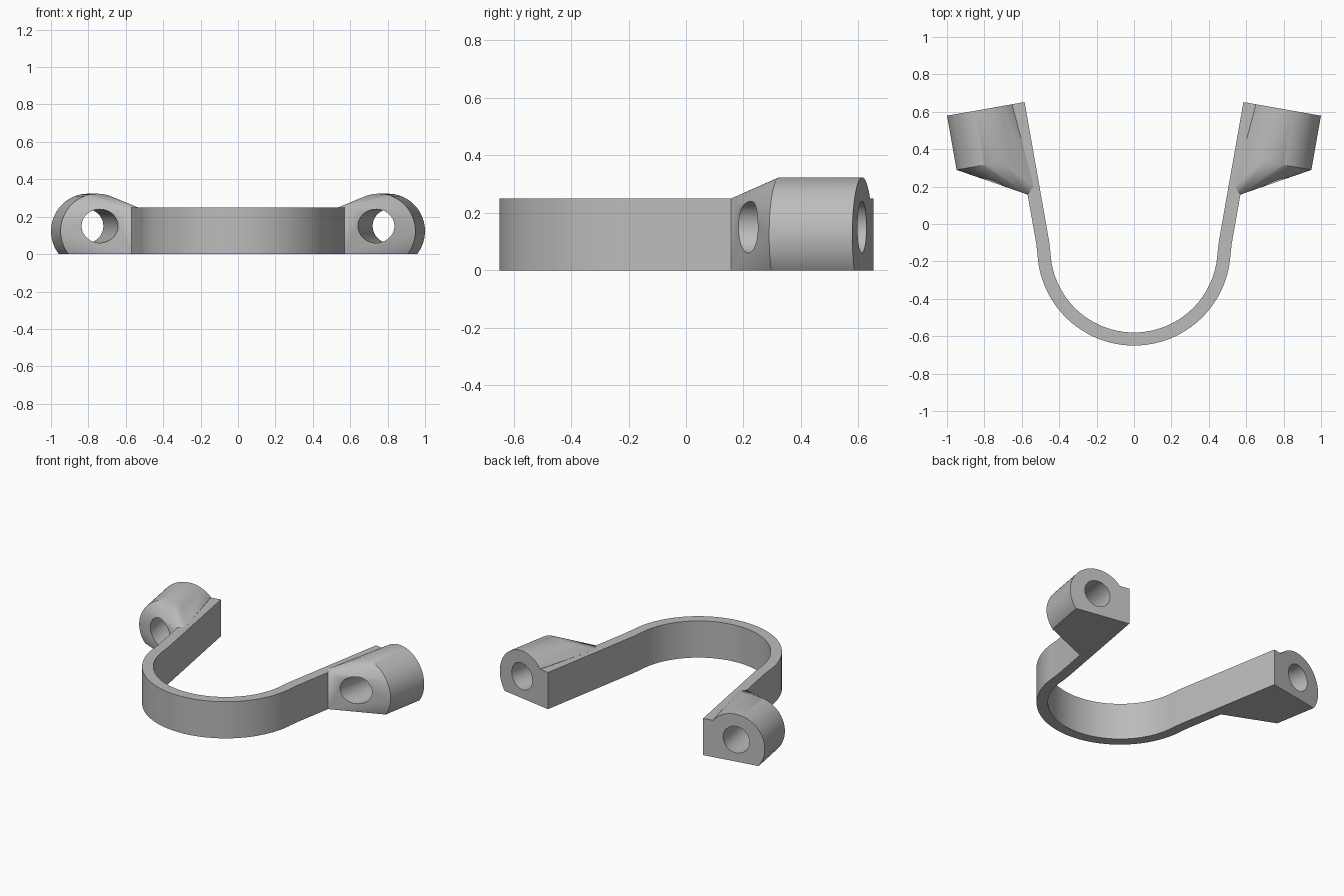
import bpy, bmesh
from math import sin, cos, radians, atan2, sqrt
from mathutils import Vector, Matrix

cube = bpy.data.objects.get("Cube")
if cube:
    bpy.data.objects.remove(cube, do_unlink=True)

grey = bpy.data.materials.new("matte_grey")
grey.use_nodes = True
grey.diffuse_color = (0.5, 0.5, 0.5, 1)
grey.node_tree.nodes["Principled BSDF"].inputs["Base Color"].default_value = (0.5, 0.5, 0.5, 1)

HEIGHT, THICK = 0.25, 0.07
CENTRE_Y, RADIUS = -0.133, 0.517
CORNER = Vector((0.585, 0.652, 0))          # inner end of the left arm
ALONG = Vector((sin(radians(10)), cos(radians(10)), 0))
OUT = Vector((ALONG.y, -ALONG.x, 0))


def local(u, s, z):
    """u: outwards from the arm, s: along the arm (0 at its end)."""
    return CORNER + OUT * u + ALONG * s + Vector((0, 0, z))


def make_object(name, bm):
    bmesh.ops.recalc_face_normals(bm, faces=bm.faces)
    mesh = bpy.data.meshes.new(name)
    bm.to_mesh(mesh)
    bm.free()
    mesh.materials.append(grey)
    obj = bpy.data.objects.new(name, mesh)
    bpy.context.collection.objects.link(obj)
    return obj


def finish(obj):
    """Mirror to the other side, apply modifiers and smooth."""
    mirror = obj.modifiers.new("mirror", 'MIRROR')
    mirror.use_clip = True
    bpy.ops.object.select_all(action='DESELECT')
    obj.select_set(True)
    bpy.context.view_layer.objects.active = obj
    for name in [m.name for m in obj.modifiers]:
        bpy.ops.object.modifier_apply(modifier=name)
    bpy.ops.object.shade_smooth_by_angle(angle=radians(28))


# Half strap: quarter ring followed by the straight arm
pairs = []
for i in range(25):
    a = radians(-90 + 87 * i / 24)
    pairs.append([Vector((r * cos(a), CENTRE_Y + r * sin(a), 0)) for r in (RADIUS, RADIUS - THICK)])
for s in (-0.755, 0):
    pairs.append([local(THICK, s, 0), local(0, s, 0)])
pairs[0][0].x = pairs[0][1].x = 0
bm = bmesh.new()
verts = [[bm.verts.new(p) for p in pair] for pair in pairs]
faces = [bm.faces.new((a[0], b[0], b[1], a[1])) for a, b in zip(verts, verts[1:])]
top = bmesh.ops.extrude_face_region(bm, geom=faces)["geom"]
bmesh.ops.translate(bm, vec=(0, 0, HEIGHT), verts=[v for v in top if isinstance(v, bmesh.types.BMVert)])
# Leave the mirror plane open so the halves weld cleanly
seam = [f for f in bm.faces if all(abs(v.co.x) < 1e-5 for v in f.verts)]
bmesh.ops.delete(bm, geom=seam, context='FACES')
strap = make_object("curved_strap", bm)
finish(strap)

# Lug: rounded block with a flat base, tapering onto the arm
LUG_R, LUG_U, LUG_Z = 0.2, 0.221, 0.123
start = atan2(-LUG_Z, sqrt(LUG_R ** 2 - LUG_Z ** 2))
end = atan2(HEIGHT - LUG_Z, THICK - LUG_U)
bm = bmesh.new()
for s in (0, -0.294):
    bm.verts.new(local(THICK, s, 0))
    for i in range(41):
        a = start + (end - start) * i / 40
        bm.verts.new(local(LUG_U + LUG_R * cos(a), s, max(0, LUG_Z + LUG_R * sin(a))))
bm.verts.new(local(THICK, -0.49, 0))
bm.verts.new(local(THICK, -0.49, HEIGHT))
bm.verts.new(local(0.03, -0.45, HEIGHT))
hull = bmesh.ops.convex_hull(bm, input=bm.verts)
spare = {g for g in hull["geom_interior"] + hull["geom_unused"] if isinstance(g, bmesh.types.BMVert)}
bmesh.ops.delete(bm, geom=list(spare), context='VERTS')
bmesh.ops.dissolve_limit(bm, angle_limit=radians(0.3), verts=bm.verts, edges=bm.edges)
lugs = make_object("bolt_lugs", bm)

# Bolt hole along the lug
bm = bmesh.new()
turn = Matrix((OUT, Vector((0, 0, 1)), ALONG)).transposed().to_4x4()
bmesh.ops.create_cone(bm, cap_ends=True, segments=48, radius1=0.09, radius2=0.09, depth=1.2,
                      matrix=Matrix.Translation(local(0.227, -0.2, 0.15)) @ turn)
cutter = make_object("hole_cutter", bm)
cutter.hide_render = True
cut = lugs.modifiers.new("hole", 'BOOLEAN')
cut.operation = 'DIFFERENCE'
cut.solver = 'EXACT'
cut.object = cutter
finish(lugs)
bpy.data.objects.remove(cutter, do_unlink=True)
